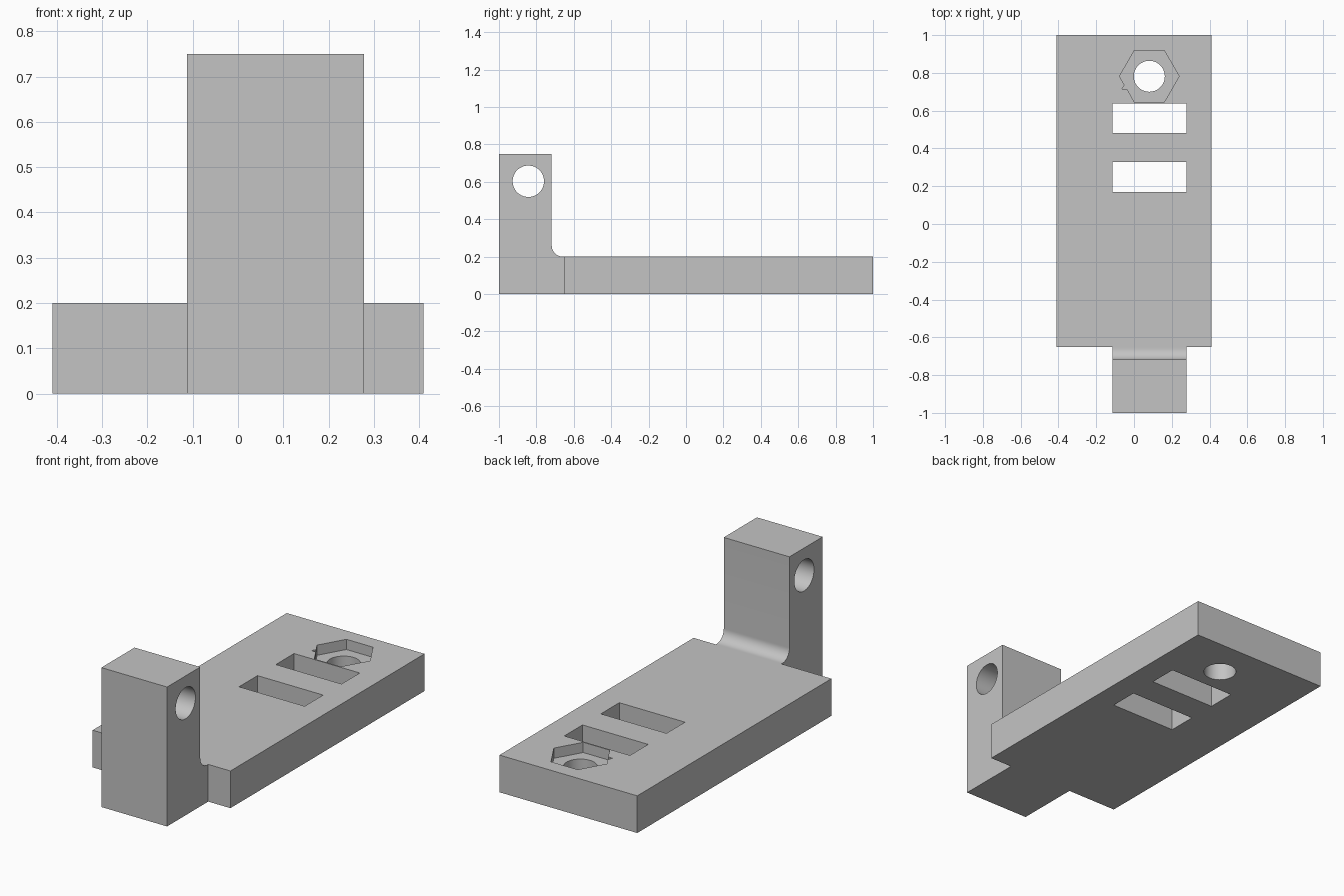
import bpy
import bmesh
from math import cos, sin, pi, radians
from mathutils import Vector

old = bpy.data.objects.get("Cube")
if old:
    bpy.data.objects.remove(old, do_unlink=True)

grey = bpy.data.materials.new("light_grey")
grey.use_nodes = True
grey.diffuse_color = (0.55, 0.55, 0.55, 1)
grey.node_tree.nodes["Principled BSDF"].inputs["Base Color"].default_value = (0.55, 0.55, 0.55, 1)


def prism(name, points, sweep):
    """Extrude a closed 3D outline along a vector into a solid."""
    bm = bmesh.new()
    face = bm.faces.new([bm.verts.new(p) for p in points])
    extruded = bmesh.ops.extrude_face_region(bm, geom=[face])["geom"]
    moved = [g for g in extruded if isinstance(g, bmesh.types.BMVert)]
    bmesh.ops.translate(bm, verts=moved, vec=Vector(sweep))
    bmesh.ops.recalc_face_normals(bm, faces=bm.faces)
    mesh = bpy.data.meshes.new(name)
    bm.to_mesh(mesh)
    bm.free()
    mesh.materials.append(grey)
    obj = bpy.data.objects.new(name, mesh)
    bpy.context.collection.objects.link(obj)
    return obj


def rect(x0, x1, y0, y1, z):
    return [(x0, y0, z), (x1, y0, z), (x1, y1, z), (x0, y1, z)]


def ring(cx, cy, radius, sides):
    angles = [2 * pi * i / sides for i in range(sides)]
    return [(cx + radius * cos(a), cy + radius * sin(a)) for a in angles]


def combine(target, tool, operation):
    """Apply a boolean and discard the tool object."""
    tool.hide_render = True
    mod = target.modifiers.new(operation, "BOOLEAN")
    mod.operation = operation
    mod.solver = "EXACT"
    mod.object = tool
    bpy.ops.object.select_all(action="DESELECT")
    bpy.context.view_layer.objects.active = target
    target.select_set(True)
    bpy.ops.object.modifier_apply(modifier=mod.name)
    bpy.data.objects.remove(tool, do_unlink=True)


LEFT, RIGHT = -0.113, 0.278      # arm and slot sides
TOP = 0.2                        # plate thickness
EDGE = -0.65                     # front edge of the plate
ARM_BACK, FILLET = -0.718, 0.06
HOLE_X, HOLE_Y = 0.081, 0.782

# Base plate
bracket = prism("bracket", rect(-0.41, 0.41, EDGE, 1, 0), (0, 0, TOP))

# Upright arm with a rounded inner corner
arc = [(ARM_BACK + FILLET * (1 - cos(a)), TOP + FILLET * (1 - sin(a)))
       for a in [pi / 2 * i / 12 for i in range(13)]]
side = [(-1, 0), (-1, 0.75), (ARM_BACK, 0.75)] + arc + [(EDGE, TOP), (EDGE, 0)]
arm = prism("arm", [(LEFT, y, z) for y, z in side], (RIGHT - LEFT, 0, 0))
combine(bracket, arm, "UNION")

# Cross hole through the arm
hole = prism("arm_hole", [(-0.5, y, z) for y, z in ring(-0.843, 0.603, 0.084, 64)], (1, 0, 0))
combine(bracket, hole, "DIFFERENCE")

# Two slots through the plate
for y0, y1 in ((0.17, 0.327), (0.483, 0.638)):
    combine(bracket, prism("slot", rect(LEFT, RIGHT, y0, y1, -0.1), (0, 0, 0.5)), "DIFFERENCE")

# Hexagonal nut pocket with a small nick on one side
floor = TOP - 0.055
pocket = ring(HOLE_X, HOLE_Y, 0.158, 6)
pocket[4:4] = [(-0.05, 0.735), (-0.064, 0.715), (-0.035, 0.712)]
combine(bracket, prism("nut_pocket", [(x, y, floor) for x, y in pocket], (0, 0, 0.2)), "DIFFERENCE")

# Bolt hole through the plate
bolt = ring(HOLE_X, HOLE_Y, 0.082, 64)
combine(bracket, prism("bolt_hole", [(x, y, -0.1) for x, y in bolt], (0, 0, 0.5)), "DIFFERENCE")

bpy.ops.object.shade_smooth_by_angle(angle=radians(30))
